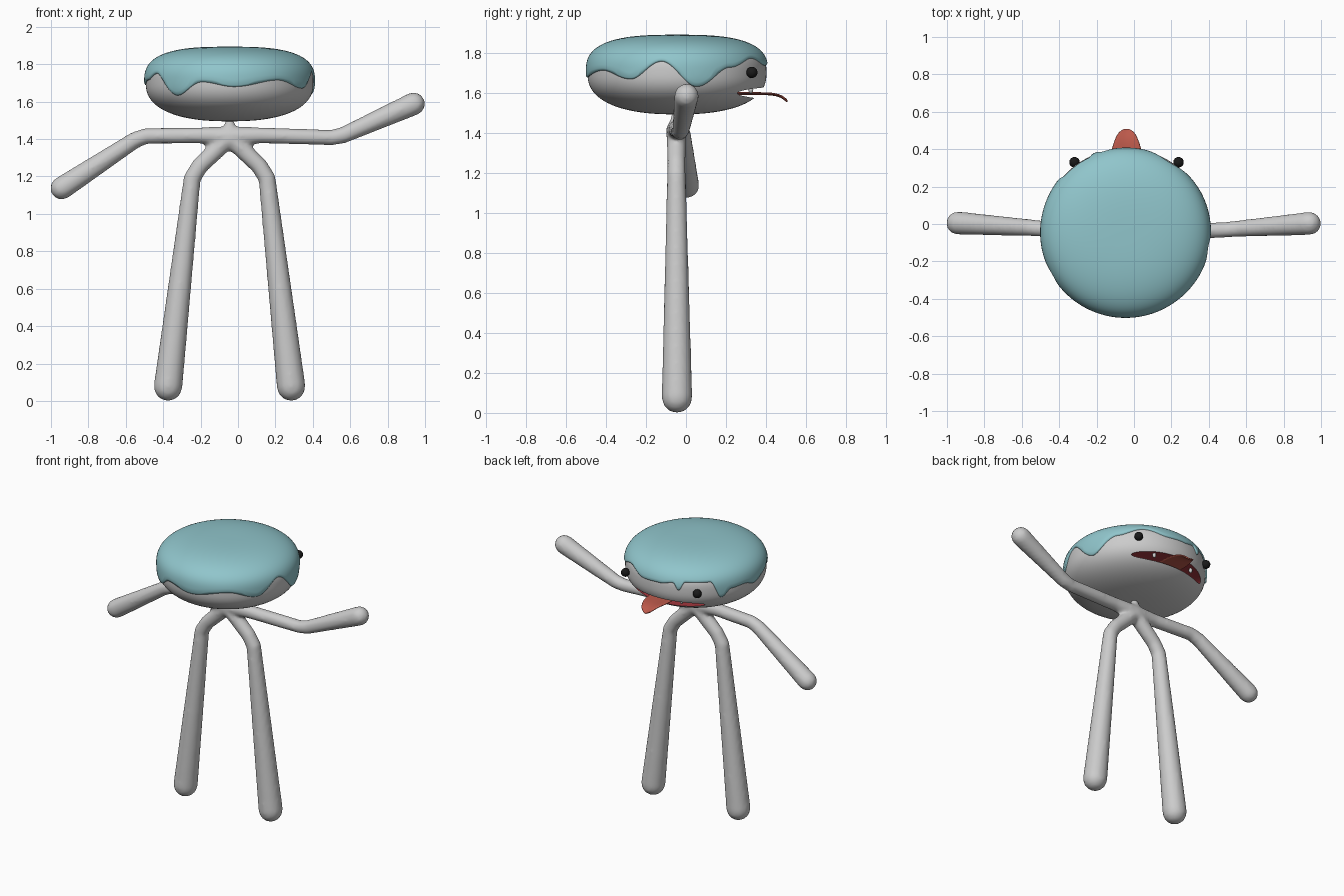
import bpy, bmesh, math
from mathutils import Vector

if "Cube" in bpy.data.objects:
    bpy.data.objects.remove(bpy.data.objects["Cube"])

CX, CY, CZ = -0.045, -0.045, 1.70      # head centre (widest level)
R, UP, DOWN = 0.448, 0.185, 0.205      # head radius, height above and below the centre


def material(name, rgb):
    m = bpy.data.materials.new(name)
    m.diffuse_color = (*rgb, 1)
    m.use_nodes = True
    m.node_tree.nodes["Principled BSDF"].inputs["Base Color"].default_value = m.diffuse_color
    return m


def finish(name, bm, mat=None):
    me = bpy.data.meshes.new(name)
    bmesh.ops.recalc_face_normals(bm, faces=bm.faces)
    bm.to_mesh(me)
    bm.free()
    ob = bpy.data.objects.new(name, me)
    bpy.context.collection.objects.link(ob)
    me.polygons.foreach_set("use_smooth", [True] * len(me.polygons))
    if mat:
        me.materials.append(mat)
    return ob


def apply(ob, kind, **settings):
    mod = ob.modifiers.new(kind.title(), kind)
    for k, v in settings.items():
        setattr(mod, k, v)
    bpy.context.view_layer.objects.active = ob
    bpy.ops.object.modifier_apply(modifier=mod.name)


def shell_point(theta, phi, off=0.0):
    """Point on the bun shape: superellipse profile swept around z."""
    n, h = (2.9, UP) if phi >= 0 else (2.4, DOWN)
    r = (R + off) * max(math.cos(phi), 0) ** (2 / n)
    z = math.copysign((h + off) * abs(math.sin(phi)) ** (2 / n), phi)
    return Vector((CX + r * math.cos(theta), CY + r * math.sin(theta), CZ + z))


def phi_at(z):
    n, h = (2.9, UP) if z >= CZ else (2.4, DOWN)
    return math.copysign(math.asin(min(1, abs(z - CZ) / h) ** (n / 2)), z - CZ)


def lathe(name, columns, tops, mat=None):
    """Skin columns of points around the axis, closing the given column ends with a pole."""
    bm = bmesh.new()
    cols = [[bm.verts.new(p) for p in c] for c in columns]
    poles = [(i, bm.verts.new(p)) for i, p in tops]
    for a, b in zip(cols, cols[1:] + cols[:1]):
        for i in range(len(a) - 1):
            bm.faces.new((a[i], b[i], b[i + 1], a[i + 1]))
        for i, pole in poles:
            bm.faces.new((a[i], b[i], pole))
    return finish(name, bm, mat)


def ball(name, loc, scale, mat, seg=32):
    bm = bmesh.new()
    bmesh.ops.create_uvsphere(bm, u_segments=seg, v_segments=seg // 2, radius=1)
    bmesh.ops.scale(bm, vec=scale, verts=bm.verts)
    bmesh.ops.translate(bm, vec=loc, verts=bm.verts)
    return finish(name, bm, mat)


icing_mat = material("icing", (0.28, 0.56, 0.60))
black = material("eye_black", (0.01, 0.01, 0.01))
mouth_red = material("mouth_red", (0.38, 0.04, 0.05))
tongue_red = material("tongue_red", (0.50, 0.10, 0.07))

# Bun-shaped head
thetas = [math.radians(a * 2) for a in range(180)]
phis = [math.radians(p) for p in range(-87, 88, 3)]
head = lathe("head", [[shell_point(t, p) for p in phis] for t in thetas],
             [(0, (CX, CY, CZ - DOWN)), (-1, (CX, CY, CZ + UP))])

# Mouth cavity cut into the face, which looks toward +y
head.data.materials.append(material("dough", (0.8, 0.8, 0.8)))
cutter = ball("mouth_cutter", (CX, 0.25, 1.605), (0.285, 0.24, 0.03), mouth_red, 48)
apply(head, "BOOLEAN", object=cutter, operation="DIFFERENCE", solver="EXACT", material_mode="TRANSFER")
bpy.data.objects.remove(cutter)
bpy.ops.object.select_all(action="DESELECT")
head.select_set(True)
bpy.ops.object.shade_smooth_by_angle(angle=math.radians(40))

# Icing with a wavy, dripping edge: (angle around the head, edge height)
edge = [(-180, 1.69), (-165, 1.715), (-150, 1.75), (-129, 1.635), (-109, 1.705), (-87, 1.68),
        (-55, 1.715), (-31, 1.672), (-10, 1.76), (13, 1.635), (36, 1.73), (58, 1.775),
        (78, 1.74), (95, 1.745), (106, 1.76), (111, 1.715), (116, 1.77), (137, 1.77),
        (146, 1.66), (155, 1.71), (168, 1.715), (180, 1.69)]


def edge_height(deg):
    for (a, za), (b, zb) in zip(edge, edge[1:]):
        if a <= deg <= b:
            return za + (zb - za) * (1 - math.cos(math.pi * (deg - a) / (b - a))) / 2


columns = []
for d in range(-180, 180):
    t, p0 = math.radians(d), phi_at(edge_height(d))
    p1 = math.radians(87)
    rim = [shell_point(t, p0, o) for o in (-0.01, 0.004)]
    columns.append(rim + [shell_point(t, p0 + 0.03 + (p1 - p0 - 0.03) * i / 24, 0.009) for i in range(25)])
lathe("icing", columns, [(-1, (CX, CY, CZ + UP + 0.009))], icing_mat)

# Eyes and teeth
for side, s in (("left", -1), ("right", 1)):
    ball(side + "_eye", (CX + s * 0.278 + 0.005, 0.33, 1.705), (0.028,) * 3, black)
    ball(side + "_tooth", (CX + s * 0.15, 0.325, 1.618), (0.012, 0.012, 0.018), None, 16)

# Tongue: (y, z, half width)
bm = bmesh.new()
rows = []
for y, z, w in [(0.08, 1.59, 0.08), (0.25, 1.605, 0.085), (0.36, 1.602, 0.088), (0.41, 1.602, 0.078),
                (0.45, 1.598, 0.064), (0.48, 1.587, 0.05), (0.498, 1.573, 0.034), (0.508, 1.563, 0.012)]:
    rows.append([bm.verts.new((CX + 0.005 + w * k / 3, y, z - 0.006 * (1 - abs(k) / 3))) for k in range(-3, 4)])
for a, b in zip(rows, rows[1:]):
    for i in range(6):
        bm.faces.new((a[i], a[i + 1], b[i + 1], b[i]))
tongue = finish("tongue", bm, tongue_red)
apply(tongue, "SOLIDIFY", thickness=0.01, offset=0)
apply(tongue, "SUBSURF", levels=1)


# Body: round tapered limbs fused into one smooth skin
def limb(name, pts):
    """Tube through (x, y, z, radius) points with rounded ends."""
    def cap(end, before):
        p, r = Vector(end[:3]), end[3]
        d = (p - Vector(before[:3])).normalized()
        return [(*(p + d * r * math.sin(a)), r * math.cos(a)) for a in (0.4, 0.75, 1.05, 1.3, 1.5)]
    pts = cap(pts[0], pts[1])[::-1] + pts + cap(pts[-1], pts[-2])
    cu = bpy.data.curves.new(name, "CURVE")
    cu.dimensions, cu.bevel_depth, cu.bevel_resolution, cu.use_fill_caps = "3D", 1, 8, True
    sp = cu.splines.new("POLY")
    sp.points.add(len(pts) - 1)
    for q, (x, y, z, r) in zip(sp.points, pts):
        q.co, q.radius = (x, y, z, 1), r
    ob = bpy.data.objects.new(name, cu)
    bpy.context.collection.objects.link(ob)
    return ob


B = -0.048
parts = [
    limb("body", [(-0.942, 0.005, 1.138, 0.062), (-0.55, -0.02, 1.395, 0.045), (-0.49, -0.025, 1.417, 0.043),
                  (-0.2, B, 1.42, 0.043), (-0.04, B, 1.415, 0.052), (0.12, B, 1.42, 0.043),
                  (0.50, -0.03, 1.408, 0.042), (0.56, -0.025, 1.42, 0.044), (0.938, 0.003, 1.588, 0.062)]),
    limb("neck", [(CX, B, 1.40, 0.055), (CX, B, 1.455, 0.034), (CX, B, 1.49, 0.026)])]
for s in (-1, 1):
    parts.append(limb("leg", [(CX, B, 1.41, 0.05), (CX + s * 0.16, B, 1.255, 0.046), (CX + s * 0.20, B, 1.19, 0.047),
                              (CX + s * 0.329, -0.045, 0.077, 0.077)]))
bpy.ops.object.select_all(action="DESELECT")
for ob in parts:
    ob.select_set(True)
bpy.context.view_layer.objects.active = parts[0]
bpy.ops.object.convert(target="MESH")
bpy.ops.object.join()
body = bpy.context.view_layer.objects.active
body.name = "body"
apply(body, "REMESH", mode="VOXEL", voxel_size=0.012, use_smooth_shade=True)
apply(body, "SMOOTH", factor=0.5, iterations=8)
